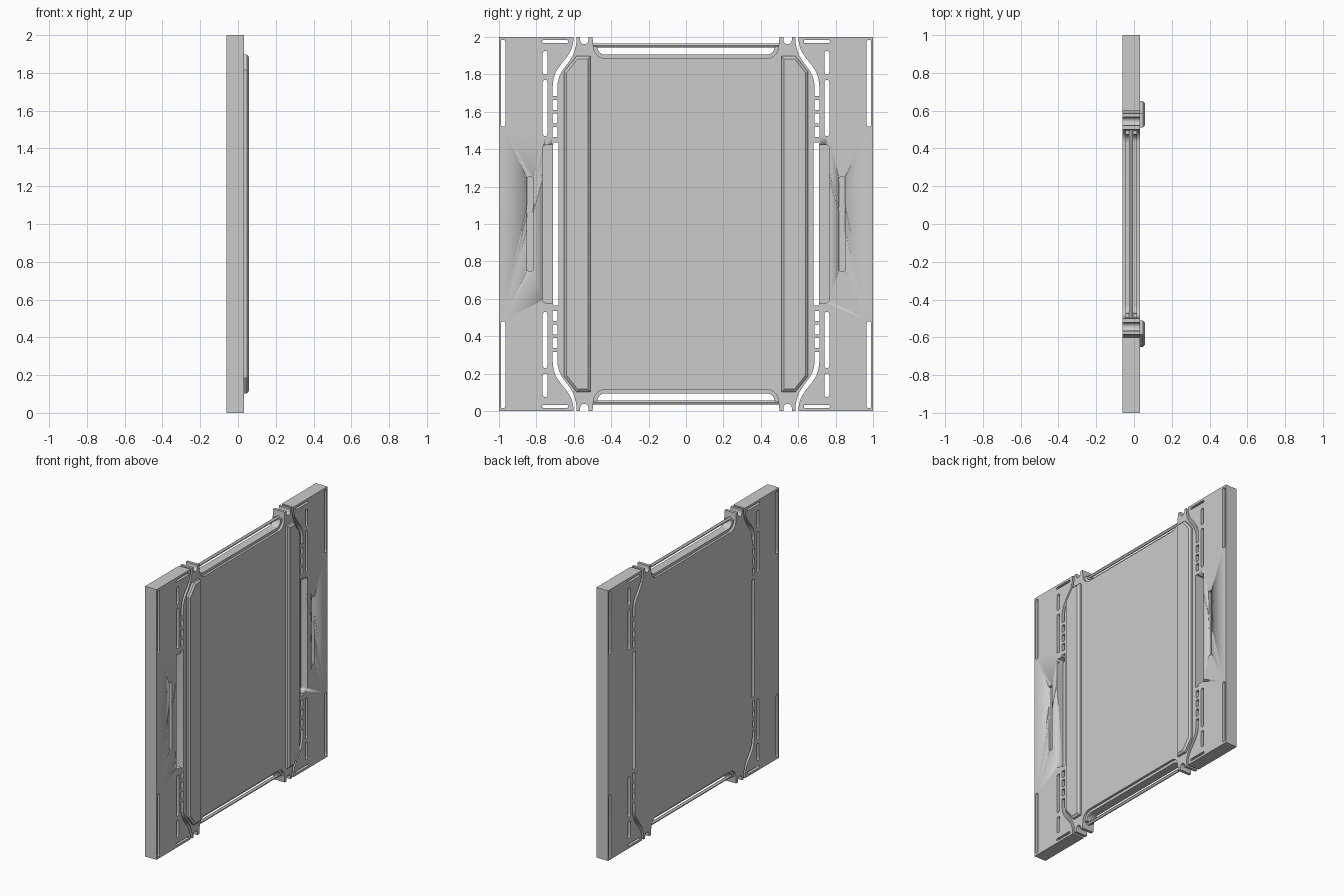
import bpy, bmesh, math
from mathutils import Vector, Matrix
from mathutils.geometry import interpolate_bezier

if "Cube" in bpy.data.objects:
    bpy.data.objects.remove(bpy.data.objects["Cube"])

X0, X1 = -0.062, 0.033          # slab back and front faces
TO_YZ = Matrix(((0, 0, 1, 0), (1, 0, 0, 0), (0, 1, 0, 0), (0, 0, 0, 1)))


def arc(cy, cz, r, a0, a1, n=6):
    return [(cy + r * math.cos(math.radians(a0 + (a1 - a0) * i / n)),
             cz + r * math.sin(math.radians(a0 + (a1 - a0) * i / n))) for i in range(n + 1)]


def rounded(y0, y1, z0, z1, r):
    return (arc(y1 - r, z1 - r, r, 0, 90) + arc(y0 + r, z1 - r, r, 90, 180)
            + arc(y0 + r, z0 + r, r, 180, 270) + arc(y1 - r, z0 + r, r, 270, 360))


def flip_y(loop):
    return [(-y, z) for y, z in loop]


def flip_z(loop):
    return [(y, 2 - z) for y, z in loop]


def smooth(ob):
    bpy.ops.object.select_all(action='DESELECT')
    ob.select_set(True)
    bpy.context.view_layer.objects.active = ob
    bpy.ops.object.shade_smooth_by_angle(angle=math.radians(30))


def plate(name, loops, xa, xb):
    """Extrude closed (y, z) loops, inner loops becoming holes."""
    cu = bpy.data.curves.new(name, 'CURVE')
    cu.dimensions, cu.fill_mode, cu.extrude = '2D', 'BOTH', (xb - xa) / 2
    for loop in loops:
        sp = cu.splines.new('POLY')
        sp.points.add(len(loop) - 1)
        for p, (y, z) in zip(sp.points, loop):
            p.co = (y, z, 0, 1)
        sp.use_cyclic_u = True
    tmp = bpy.data.objects.new("tmp", cu)
    bpy.context.collection.objects.link(tmp)
    dg = bpy.context.evaluated_depsgraph_get()
    me = bpy.data.meshes.new_from_object(tmp.evaluated_get(dg))
    bpy.data.objects.remove(tmp)
    me.transform(Matrix.Translation(((xa + xb) / 2, 0, 0)) @ TO_YZ)
    bm = bmesh.new()
    bm.from_mesh(me)
    bmesh.ops.remove_doubles(bm, verts=bm.verts, dist=1e-5)
    bmesh.ops.recalc_face_normals(bm, faces=bm.faces)
    bm.to_mesh(me)
    bm.free()
    me.materials.clear()
    ob = bpy.data.objects.new(name, me)
    bpy.context.collection.objects.link(ob)
    return ob


def panel_edge(d):
    # rounded upper edge of the middle panel, moved outward by d
    return arc(0.43, 1.95, 0.065 - d, 0, -90, 8)


# Curved slit between side panel and middle panel
path = [Vector(p) for p in interpolate_bezier(
    Vector((0.593, 2)), Vector((0.593, 1.86)), Vector((0.70, 1.86)), Vector((0.70, 1.73)), 16)]
path.append(Vector((0.70, 1.685)))
outer, inner = [], []
for i, p in enumerate(path):
    t = (path[min(i + 1, len(path) - 1)] - path[max(i - 1, 0)]).normalized()
    if i == 0:
        t = Vector((0, -1))
    w = 0.008 + 0.005 * min(1, i / 8)
    n = Vector((-t.y, t.x)) * w
    outer.append(tuple(p + n))
    inner.append(tuple(p - n))

# One quarter of the slab outline, mirrored four ways
quarter = ([(1, 2)] + outer + inner[::-1] + arc(0.5435, 1.983, 0.022, 0, -180, 10)
           + [(0.5, 2)] + panel_edge(0))
k = quarter.index((0.5, 2)) - 11
quarter[k:k] = [(0.5655, 2)]
quarter.insert(quarter.index((0.5, 2)), (0.5215, 2))
outline = (quarter + flip_y(quarter)[::-1] + flip_z(flip_y(quarter)) + flip_z(quarter)[::-1])

# Through slots of one corner
slots = [rounded(0.74, 0.766, 1.80, 1.925, 0.0125),
         rounded(0.74, 0.766, 1.47, 1.77, 0.0125),
         rounded(0.63, 0.77, 1.967, 1.983, 0.007),
         rounded(0.966, 0.99, 1.52, 1.985, 0.0115)]
slots += [rounded(0.687, 0.713, z, z + 0.053, 0.004) for z in (1.465, 1.537, 1.609)]
holes = []
for s in slots:
    holes += [s, flip_y(s), flip_z(s), flip_z(flip_y(s))]
mid_slit = rounded(0.682, 0.712, 0.565, 1.435, 0.006)
holes += [mid_slit, flip_y(mid_slit)]
slab = plate("slab", [outline] + holes, X0, X1)

# Front pockets and shallow grooves, cut part-way
pocket = rounded(0.697, 0.768, 0.578, 1.422, 0.02)
groove = rounded(0.818, 0.85, 0.75, 1.25, 0.005)
for name, loop, floor in (("pocket_cutter", pocket, -0.02), ("groove_cutter", groove, 0.013)):
    cutter = plate(name, [loop, flip_y(loop)], floor, 0.1)
    cutter.hide_render = True
    cutter.hide_set(True)
    mod = slab.modifiers.new(name, 'BOOLEAN')
    mod.object, mod.operation, mod.solver = cutter, 'DIFFERENCE', 'EXACT'
smooth(slab)

# Thin stepped lip along the upper and lower panel edges, and the cross bars
for name, fz in (("upper", lambda l: l), ("lower", flip_z)):
    a, b = panel_edge(0), panel_edge(0.02)
    lip = a + flip_y(a)[::-1] + flip_y(b) + b[::-1]
    smooth(plate(name + "_lip", [fz(lip)], -0.045, 0.016))
    z = fz([(0, 1.955)])[0][1]
    bpy.ops.mesh.primitive_cylinder_add(vertices=12, radius=0.011, depth=1.0,
                                        location=(-0.015, 0, z), rotation=(math.pi / 2, 0, 0))
    bar = bpy.context.object
    bar.name = name + "_bar"
    smooth(bar)


# Raised side ridges with chamfered rims
def ridge_outline(i):
    q = [(0.51 + i, 1.897 - i), (0.585 - i * 0.4, 1.897 - i), (0.652 - i, 1.815 - i * 0.4)]
    return q + flip_z(q)[::-1]


for side, name in ((1, "right_ridge"), (-1, "left_ridge")):
    bm = bmesh.new()
    rings = [[bm.verts.new((x, side * y, z)) for y, z in ridge_outline(i)]
             for x, i in ((X1 - 0.002, 0), (0.047, 0), (0.059, 0.014))]
    for r0, r1 in zip(rings, rings[1:]):
        for j in range(len(r0)):
            m = (j + 1) % len(r0)
            bm.faces.new((r0[j], r0[m], r1[m], r1[j]))
    bm.faces.new(rings[-1])
    bm.faces.new(rings[0])
    bmesh.ops.recalc_face_normals(bm, faces=bm.faces)
    me = bpy.data.meshes.new(name)
    bm.to_mesh(me)
    bm.free()
    bpy.context.collection.objects.link(bpy.data.objects.new(name, me))
